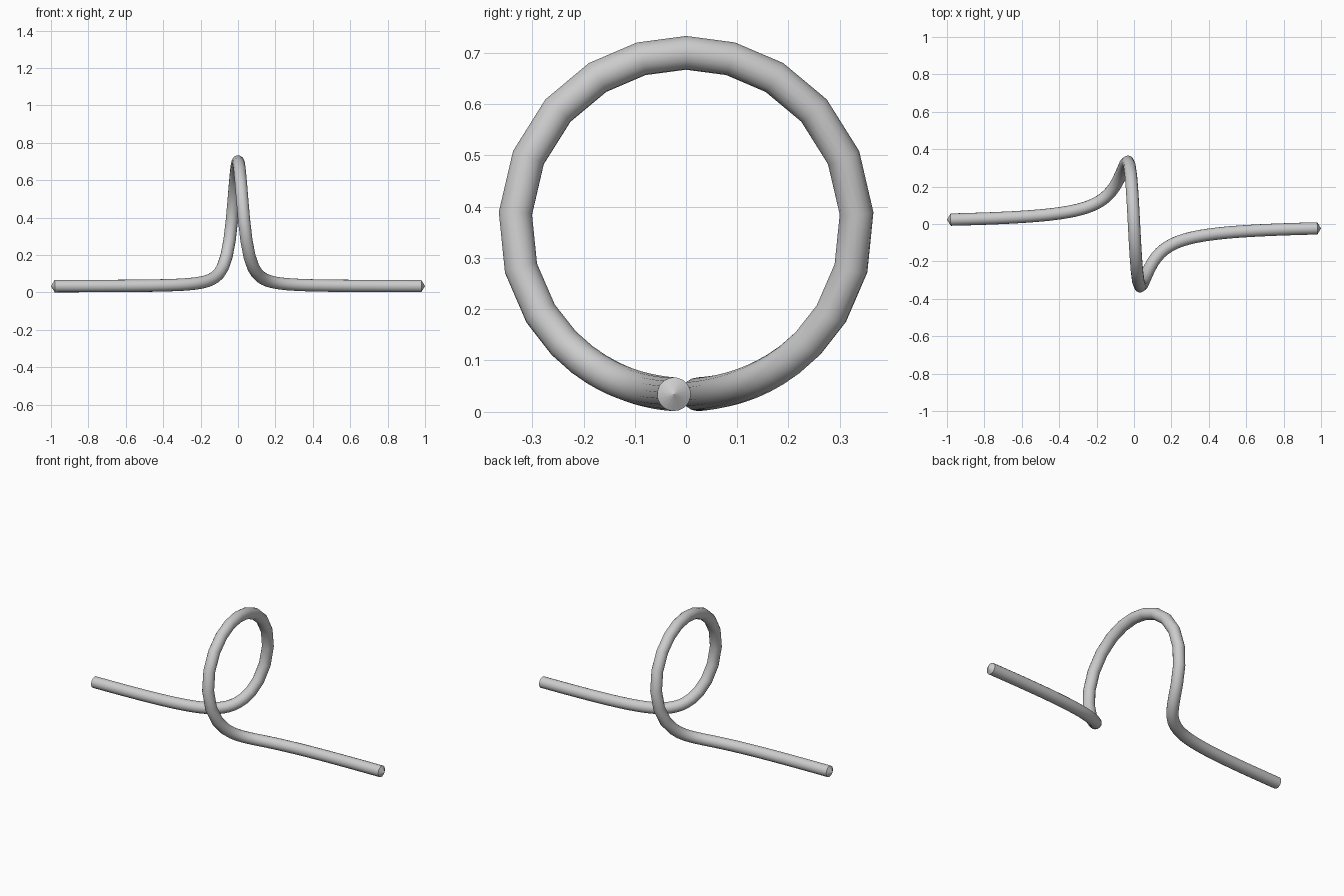
import bpy
from math import asinh, sinh

if "Cube" in bpy.data.objects:
    bpy.data.objects.remove(bpy.data.objects["Cube"], do_unlink=True)

LOOP_D = 0.667    # diameter of the loop seen end-on
PITCH = 0.0345    # how tightly the loop is packed along x
TUBE_R = 0.033
END_X = 0.98      # the tube ends here, the pointed caps reach 1


def path_point(x):
    """Loop whose end-on projection is a circle, straightening to both ends."""
    t = x / PITCH
    d = 1 + t * t
    return (x, -LOOP_D * t / d, TUBE_R + LOOP_D / d)


# Sample positions: dense in the loop, wider along the straight arms
half, x, step = [], 0.0, 0
while x < END_X - 0.02:
    step += 1
    x = min(PITCH * 0.43 * sinh(0.305 * step), x + 0.02)
    half.append(x)
half[-1] = END_X
xs = [-v for v in reversed(half)] + [0.0] + half

# Tube along the path, tapering to a point at each end
points = [path_point(v) for v in xs]
tips = [(-1.0, *points[0][1:]), (1.0, *points[-1][1:])]
points = [tips[0]] + points + [tips[1]]

curve = bpy.data.curves.new("looped_tube", "CURVE")
curve.dimensions = "3D"
curve.bevel_depth = TUBE_R
curve.bevel_resolution = 6
spline = curve.splines.new("POLY")
spline.points.add(len(points) - 1)
for p, co in zip(spline.points, points):
    p.co = (*co, 1)
    p.radius = 1
spline.points[0].radius = spline.points[-1].radius = 0.001

tube = bpy.data.objects.new("looped_tube", curve)
bpy.context.collection.objects.link(tube)

# Plain grey finish
grey = bpy.data.materials.new("light_grey")
grey.use_nodes = True
grey.diffuse_color = (0.6, 0.6, 0.6, 1)
grey.node_tree.nodes["Principled BSDF"].inputs["Base Color"].default_value = (0.6, 0.6, 0.6, 1)
curve.materials.append(grey)

# Turn into a mesh and smooth it, keeping the cap edges sharp
bpy.ops.object.select_all(action="DESELECT")
tube.select_set(True)
bpy.context.view_layer.objects.active = tube
bpy.ops.object.convert(target="MESH")
bpy.ops.object.shade_smooth_by_angle(angle=0.6)
